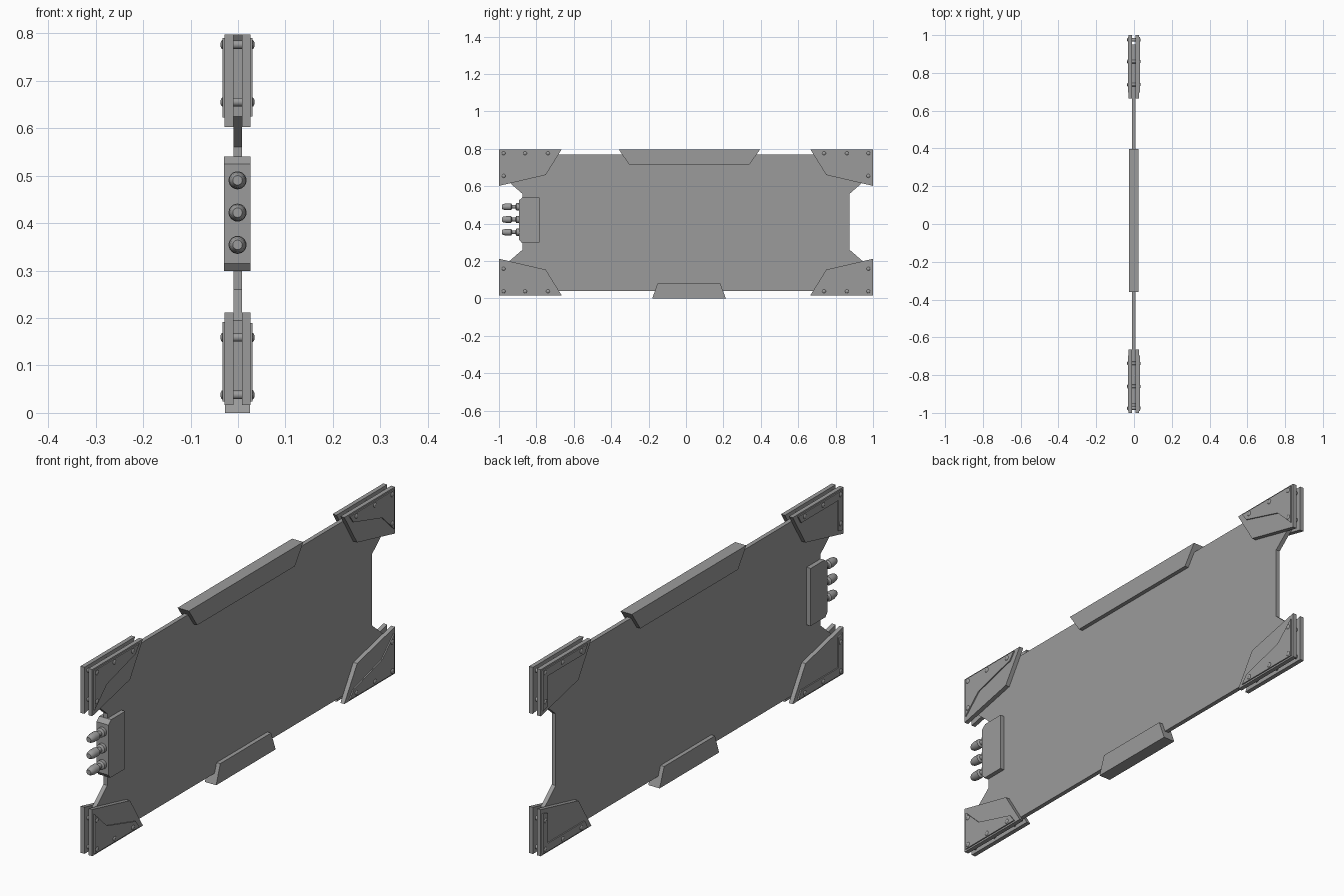
import bpy
import bmesh
import math
from mathutils import Matrix

cube = bpy.data.objects.get("Cube")
if cube:
    bpy.data.objects.remove(cube, do_unlink=True)

MID_Z = 0.407   # mirror height of the corner brackets
X0 = -0.001     # centre plane of the panel

# Dark grey metal shared by every part
metal = bpy.data.materials.new("dark_grey_metal")
metal.use_nodes = True
GREY = (0.33, 0.33, 0.33, 1)
metal.diffuse_color = GREY
metal.node_tree.nodes["Principled BSDF"].inputs["Base Color"].default_value = GREY


def finish(name, bm):
    bmesh.ops.recalc_face_normals(bm, faces=bm.faces)
    mesh = bpy.data.meshes.new(name)
    bm.to_mesh(mesh)
    bm.free()
    mesh.materials.append(metal)
    obj = bpy.data.objects.new(name, mesh)
    bpy.context.collection.objects.link(obj)
    return obj


def prism(name, outline, x_min, x_max):
    """Extrude a (y, z) outline along x."""
    bm = bmesh.new()
    face = bm.faces.new([bm.verts.new((x_min, y, z)) for y, z in outline])
    new = bmesh.ops.extrude_face_region(bm, geom=[face])["geom"]
    verts = [v for v in new if isinstance(v, bmesh.types.BMVert)]
    bmesh.ops.translate(bm, verts=verts, vec=(x_max - x_min, 0, 0))
    return finish(name, bm)


def smooth(obj):
    bpy.ops.object.select_all(action='DESELECT')
    obj.select_set(True)
    bpy.context.view_layer.objects.active = obj
    bpy.ops.object.shade_smooth_by_angle(angle=math.radians(35))


def bolt(name, y, z):
    """Shaft through both bracket plates with a domed head on each side."""
    bm = bmesh.new()
    turn = Matrix.Rotation(math.pi / 2, 4, 'Y')
    bmesh.ops.create_cone(bm, cap_ends=True, segments=16, radius1=0.009, radius2=0.009,
                          depth=0.06, matrix=Matrix.Translation((X0, y, z)) @ turn)
    for x in (-0.029, 0.029):
        dome = Matrix.Translation((X0 + x, y, z)) @ turn @ Matrix.Diagonal((1, 1, 0.65, 1))
        bmesh.ops.create_uvsphere(bm, u_segments=16, v_segments=10, radius=0.011, matrix=dome)
    smooth(finish(name, bm))


def plug(name, z):
    """Revolve a radius / y profile about the y axis."""
    profile = [(0, -0.985), (0.010, -0.985), (0.015, -0.977), (0.018, -0.96), (0.018, -0.935),
               (0.010, -0.93), (0.010, -0.912), (0.019, -0.907), (0.019, -0.89), (0, -0.89)]
    bm = bmesh.new()
    verts = [bm.verts.new((X0 + r, y, z)) for r, y in profile]
    edges = [bm.edges.new(pair) for pair in zip(verts, verts[1:])]
    bmesh.ops.spin(bm, geom=verts + edges, cent=(X0, 0, z), axis=(0, 1, 0),
                   angle=math.tau, steps=24, use_duplicate=False)
    bmesh.ops.remove_doubles(bm, verts=bm.verts, dist=0.0002)
    smooth(finish(name, bm))


# Main panel, with a shallow notch in each end
end = [(0.95, 0.04), (0.95, 0.195), (0.875, 0.26), (0.875, 0.56), (0.95, 0.625), (0.95, 0.77)]
panel = end + [(-y, z) for y, z in reversed(end)]
prism("panel", panel, X0 - 0.009, X0 + 0.009)

# Rails clamped on the long edges
prism("top_rail", [(-0.36, 0.797), (0.396, 0.797), (0.34, 0.717), (-0.305, 0.717)], -0.027, 0.025)
prism("bottom_rail", [(-0.18, 0), (0.213, 0), (0.183, 0.08), (-0.153, 0.08)], -0.027, 0.025)

# Corner brackets: paired plates, raised covers and bolts
plate = [(1, 0.797), (0.665, 0.797), (0.75, 0.66), (1, 0.602)]
wide_cover = [(0.99, 0.79), (0.695, 0.79), (0.72, 0.757), (0.91, 0.703), (0.99, 0.625)]
narrow_cover = [(0.99, 0.79), (0.695, 0.79), (0.715, 0.757), (0.96, 0.757), (0.96, 0.63), (0.99, 0.622)]
bolts = [(0.975, 0.776), (0.86, 0.776), (0.738, 0.776), (0.975, 0.655)]
for end_name, sy in (("front", -1), ("back", 1)):
    for level, sz in (("lower", -1), ("upper", 1)):
        def place(points):
            return [(sy * y, MID_Z + sz * (z - MID_Z)) for y, z in points]
        corner = f"{end_name}_{level}"
        for side, sx, cover in (("right", -1, narrow_cover), ("left", 1, wide_cover)):
            prism(f"{corner}_{side}_plate", place(plate), X0 + sx * 0.009, X0 + sx * 0.027)
            prism(f"{corner}_{side}_cover", place(cover), X0 + sx * 0.027, X0 + sx * 0.032)
        for i, (y, z) in enumerate(place(bolts)):
            bolt(f"{corner}_bolt_{i + 1}", y, z)

# Connector block and its plugs
block = [(-0.782, 0.299), (-0.782, 0.54), (-0.875, 0.54), (-0.893, 0.524), (-0.893, 0.315), (-0.88, 0.299)]
prism("connector_block", block, -0.029, 0.026)
for i in range(3):
    plug(f"plug_{i + 1}", 0.354 + i * 0.068)
